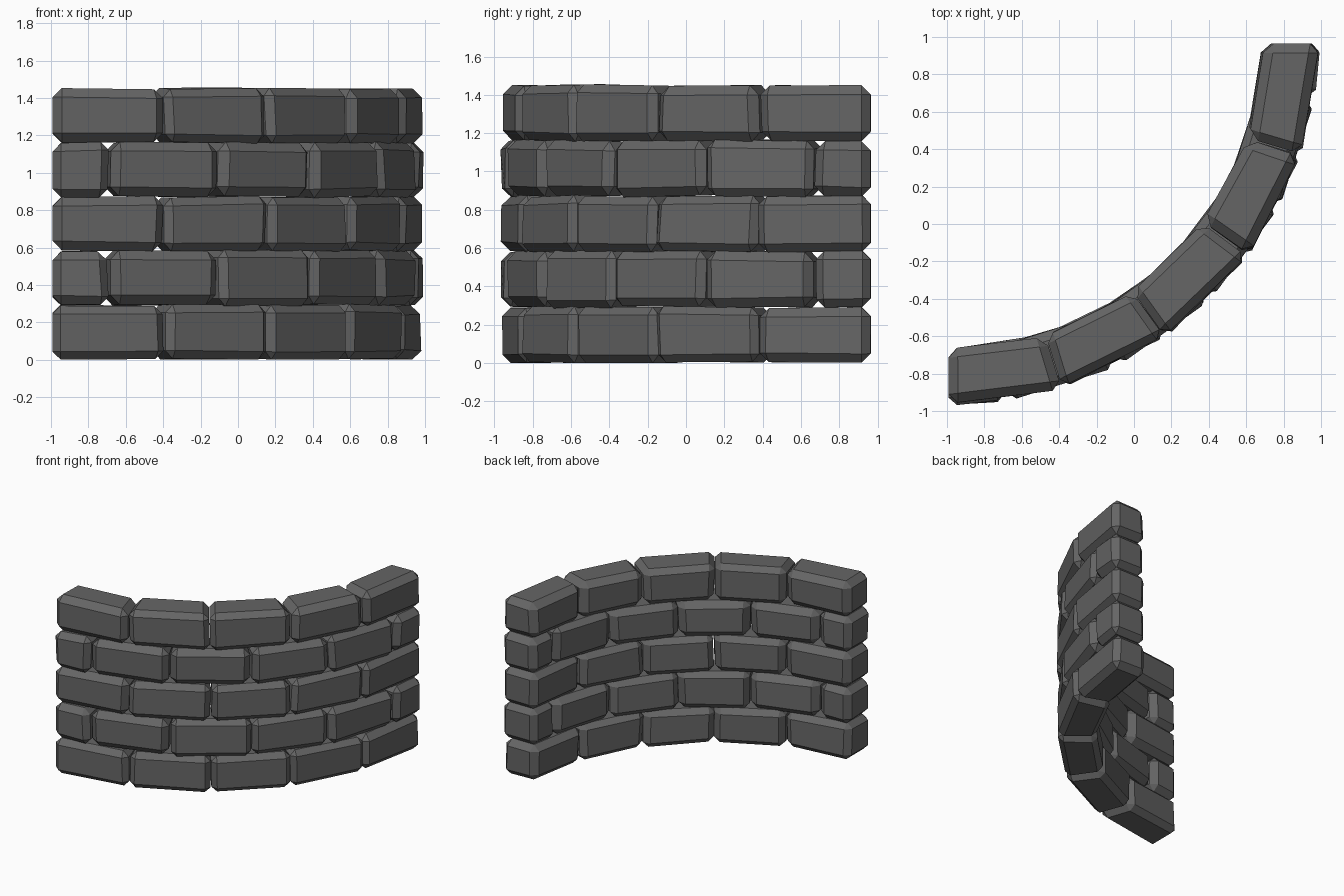
import bpy, bmesh, math, random
from mathutils import Vector

if "Cube" in bpy.data.objects:
    bpy.data.objects.remove(bpy.data.objects["Cube"])

random.seed(4)

stone = bpy.data.materials.new("dark grey stone")
stone.diffuse_color = (0.13, 0.13, 0.13, 1)
stone.use_nodes = True
stone.node_tree.nodes["Principled BSDF"].inputs["Base Color"].default_value = stone.diffuse_color

CX, CY = -0.995, 0.968            # centre of the quarter-circle wall
MID_X, MID_Y = 1.835, 1.79        # mean radius along each axis
HALF = 0.147                      # half wall thickness
ROW_H = 0.2895
STEP = 18                         # degrees per full brick
GAP = 0.12                        # half joint, degrees


def jitter(a):
    return random.uniform(-a, a)


def arc_point(deg, offset, z):
    t = math.radians(deg)
    return Vector((CX + (MID_X + offset) * math.sin(t),
                   CY - (MID_Y + offset) * math.cos(t), z))


def brick(name, a0, a1, z0, z1):
    """Chamfered, slightly irregular straight block between two arc angles."""
    bm = bmesh.new()
    bmesh.ops.create_cube(bm, size=1)
    for v in bm.verts:
        deg = a0 if v.co.x < 0 else a1
        if 0.5 < deg < 89.5:
            deg += jitter(0.3)
        off = (HALF if v.co.y < 0 else -HALF) + jitter(0.01)
        z = (z0 if v.co.z < 0 else z1) + jitter(0.007)
        v.co = arc_point(deg, off, max(z, 0))
    bmesh.ops.bevel(bm, geom=bm.edges[:], offset=random.uniform(0.04, 0.05),
                    segments=1, affect='EDGES')
    bmesh.ops.recalc_face_normals(bm, faces=bm.faces[:])
    mesh = bpy.data.meshes.new(name)
    bm.to_mesh(mesh)
    bm.free()
    mesh.materials.append(stone)
    bpy.context.collection.objects.link(bpy.data.objects.new(name, mesh))


# Five courses in running bond: odd courses start and end with a half brick
for row in range(5):
    if row % 2 == 0:
        joints = [i * STEP for i in range(6)]
    else:
        joints = [0] + [STEP / 2 + i * STEP for i in range(5)] + [90]
    z0 = row * ROW_H + 0.003
    z1 = (row + 1) * ROW_H + 0.003
    for i, (a, b) in enumerate(zip(joints, joints[1:])):
        brick(f"brick_row{row + 1}_{i + 1}", a + GAP, b - GAP, z0, z1)
